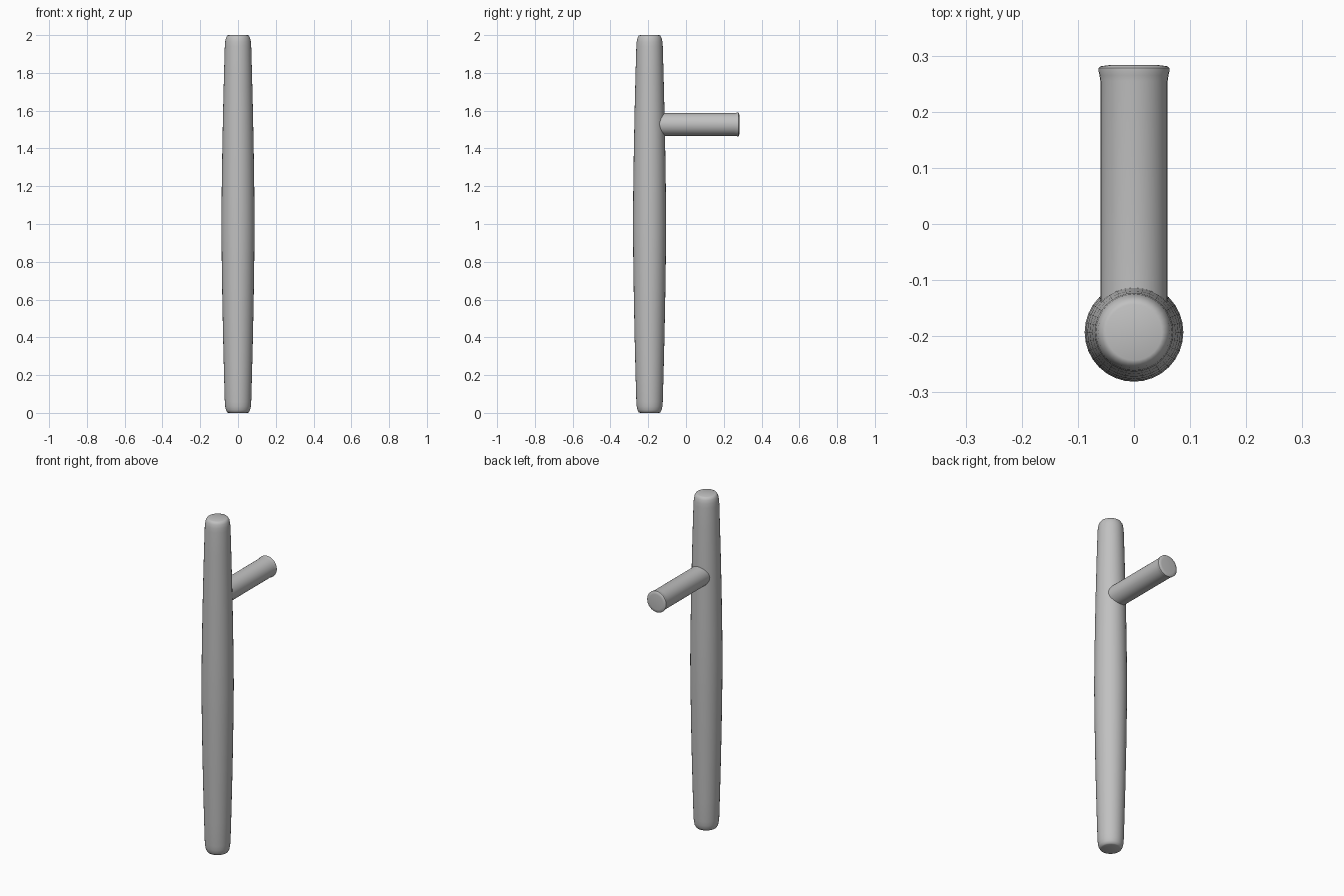
import bpy
import bmesh
import math
from mathutils import Matrix

cube = bpy.data.objects.get("Cube")
if cube:
    bpy.data.objects.remove(cube, do_unlink=True)

grey = bpy.data.materials.new("plain_grey")
grey.use_nodes = True
colour = (0.53, 0.53, 0.53, 1)
grey.diffuse_color = colour
grey.node_tree.nodes["Principled BSDF"].inputs["Base Color"].default_value = colour


def lathe(name, profile, matrix, sides=32):
    """Turn a (radius, height) profile around z, cap both ends and place it."""
    bm = bmesh.new()
    rings = []
    for radius, height in profile:
        angles = [math.tau * i / sides for i in range(sides)]
        rings.append([bm.verts.new((radius * math.cos(a), radius * math.sin(a), height))
                      for a in angles])
    for low, high in zip(rings, rings[1:]):
        for i in range(sides):
            j = (i + 1) % sides
            bm.faces.new((low[i], low[j], high[j], high[i]))
    bm.faces.new(rings[0][::-1])
    bm.faces.new(rings[-1])
    bm.transform(matrix)
    mesh = bpy.data.meshes.new(name)
    bm.to_mesh(mesh)
    bm.free()
    mesh.materials.append(grey)
    obj = bpy.data.objects.new(name, mesh)
    bpy.context.collection.objects.link(obj)
    bpy.ops.object.select_all(action='DESELECT')
    obj.select_set(True)
    bpy.context.view_layer.objects.active = obj
    bpy.ops.object.shade_smooth_by_angle(angle=math.radians(40))
    return obj


# Shaft: barrel-shaped stick, the upper half mirrored to the lower
upper = [(0.088, 1.0), (0.086, 1.2), (0.083, 1.4), (0.079, 1.6), (0.074, 1.8),
         (0.070, 1.94), (0.068, 1.965), (0.064, 1.985), (0.057, 1.997), (0.05, 2.0)]
lower = [(r, 2 - z) for r, z in reversed(upper[1:])]
lathe("shaft", lower + upper, Matrix.Translation((0, -0.193, 0)))

# Side handle: round peg pointing back, with a flared lip
peg = [(0.06, -0.17), (0.06, 0.255), (0.0615, 0.265), (0.063, 0.272),
       (0.063, 0.278), (0.06, 0.281), (0.045, 0.283)]
lathe("side_handle", peg,
      Matrix.Translation((0, 0, 1.527)) @ Matrix.Rotation(-math.pi / 2, 4, 'X'))
